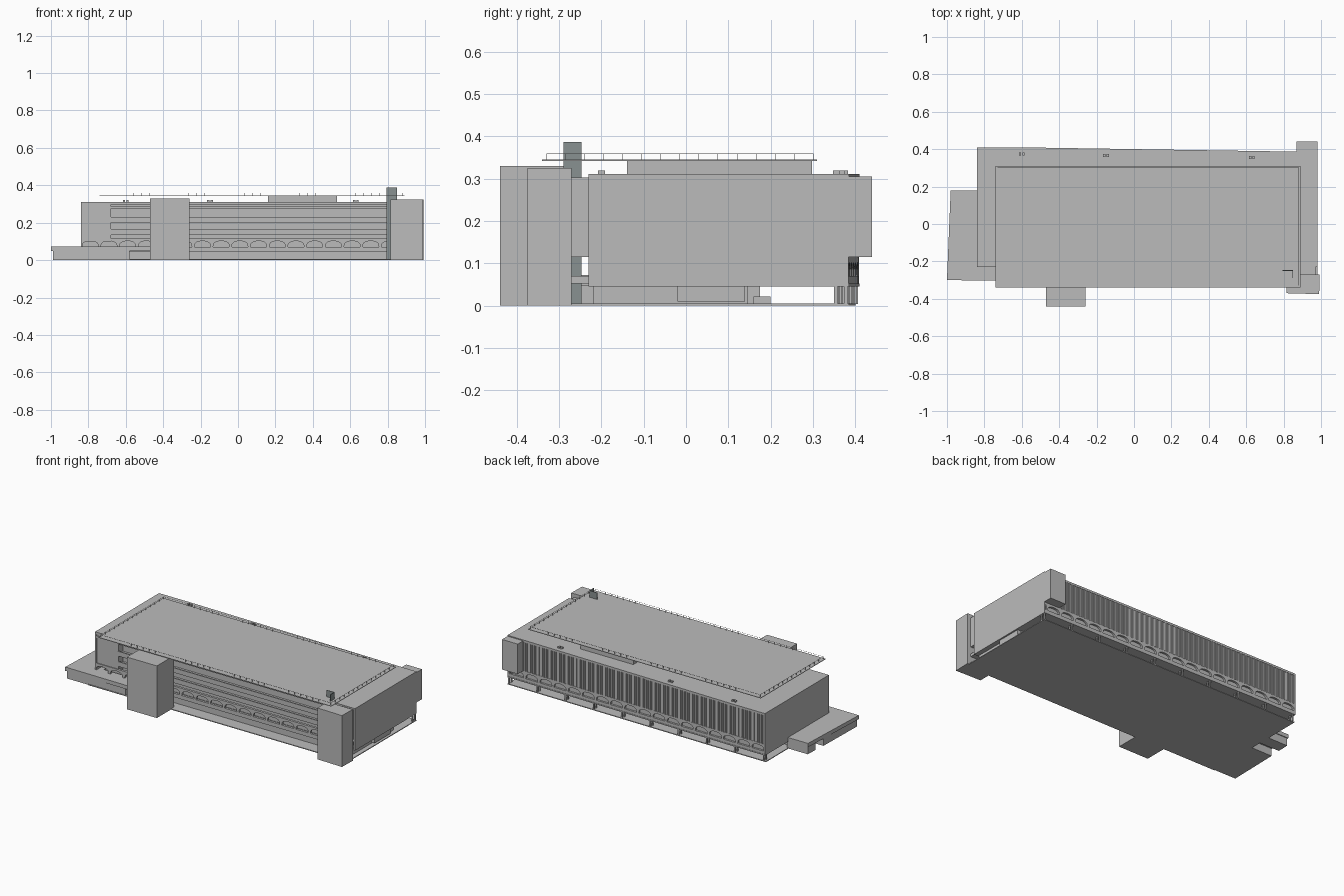
import bpy, bmesh, math

cube = bpy.data.objects.get("Cube")
if cube:
    bpy.data.objects.remove(cube, do_unlink=True)


def material(name, rgb):
    m = bpy.data.materials.new(name)
    m.use_nodes = True
    m.diffuse_color = (*rgb, 1)
    m.node_tree.nodes["Principled BSDF"].inputs["Base Color"].default_value = (*rgb, 1)
    return m


CONCRETE = material("light grey", (0.5, 0.5, 0.5))
SLATE = material("slate grey", (0.25, 0.285, 0.285))


def finish(bm, name, mat):
    bmesh.ops.recalc_face_normals(bm, faces=bm.faces)
    mesh = bpy.data.meshes.new(name)
    bm.to_mesh(mesh)
    bm.free()
    mesh.materials.append(mat)
    ob = bpy.data.objects.new(name, mesh)
    bpy.context.collection.objects.link(ob)
    return ob


def add_prism(bm, points, shift):
    face = bm.faces.new([bm.verts.new(p) for p in points])
    out = bmesh.ops.extrude_face_region(bm, geom=[face])
    verts = [v for v in out["geom"] if isinstance(v, bmesh.types.BMVert)]
    bmesh.ops.translate(bm, verts=verts, vec=shift)


def add_box(bm, x, y, z):
    pts = [(x[0], y[0], z[0]), (x[1], y[0], z[0]), (x[1], y[1], z[0]), (x[0], y[1], z[0])]
    add_prism(bm, pts, (0, 0, z[1] - z[0]))


def boxes(name, items, mat=CONCRETE):
    bm = bmesh.new()
    for item in items:
        add_box(bm, *item)
    return finish(bm, name, mat)


def slab(name, outline, z0, z1):
    bm = bmesh.new()
    add_prism(bm, [(x, y, z0) for x, y in outline], (0, 0, z1 - z0))
    return finish(bm, name, CONCRETE)


LEFT, RIGHT, FRONT = -0.84, 0.98, -0.23
BEND = -0.62


def back(x):
    """Depth of the gently slanted rear wall."""
    return 0.41 - 0.025 * max(0, x - BEND) / (RIGHT - BEND)


def outline(inset_front, inset_back, inset_end=0):
    l, r = LEFT + inset_end, RIGHT - inset_end
    return [(l, FRONT + inset_front), (r, FRONT + inset_front),
            (r, back(r) - inset_back), (BEND, back(BEND) - inset_back),
            (l, back(l) - inset_back)]


# Ground plate, ground floor rooms and rear colonnade
slab("ground_plate", [(-0.84, -0.3), (0.98, -0.3), (0.98, 0.385), (-0.62, 0.4), (-0.84, 0.4)], 0, 0.005)
boxes("ground_floor", [((-0.82, 0.95), (-0.22, 0.145), (0.005, 0.046)),
                       ((0.95, 0.97), (-0.02, 0.14), (0.01, 0.045)),
                       ((0.9, 0.95), (0.16, 0.2), (0.005, 0.022))])
columns = []
for i in range(10):
    x = LEFT + 0.01 + i * 0.2
    for y in (back(x) - 0.035, back(x) - 0.012):
        columns.append(((x, x + 0.008), (y, y + 0.008), (0.004, 0.046)))
boxes("rear_columns", columns)

# Main volume: floor plate, recessed core, roof and end walls
slab("first_floor_plate", outline(0, 0), 0.045, 0.052)
slab("inner_core", outline(0.05, 0.02, 0.005), 0.05, 0.305)
slab("rear_wall", [(LEFT, 0.35), (RIGHT, 0.35), (RIGHT, back(RIGHT) - 0.004),
                   (BEND, back(BEND) - 0.004), (LEFT, back(LEFT) - 0.004)], 0.105, 0.305)
slab("roof", outline(0, 0), 0.298, 0.311)
boxes("end_walls", [((x, x + 0.01), (FRONT, back(x) - 0.001), (0.045, 0.311))
                    for x in (LEFT, RIGHT - 0.01)])

# Front terraces: long bands, left screen and thin parapets
boxes("front_terraces", [((-0.68, 0.88), (FRONT, -0.17), (0.2, 0.212)),
                         ((-0.68, 0.88), (FRONT, -0.17), (0.135, 0.147)),
                         ((LEFT, RIGHT), (FRONT, -0.17), (0.275, 0.287)),
                         ((-0.68, 0.88), (FRONT, FRONT + 0.008), (0.147, 0.165)),
                         ((-0.68, 0.88), (FRONT, FRONT + 0.008), (0.212, 0.23))])
boxes("front_screen", [((LEFT, -0.68), (FRONT + 0.005, -0.17), (0.1, 0.3))])


# Rows of flat arches along both long sides
def arcade(name, depth, thickness):
    bm = bmesh.new()
    pitch, z0, z1 = 0.1, 0.07, 0.115
    x = LEFT
    while x < RIGHT - 0.01:
        e = min(x + pitch, RIGHT)
        c, half = (x + e) / 2, (e - x) * 0.43
        pts = [(x, z0), (x, z1), (e, z1), (e, z0)]
        for k in range(11):
            a = math.pi * k / 10
            pts.append((c + half * math.cos(a), z0 + 0.032 * math.sin(a) ** 0.6 if 0 < k < 10 else z0))
        add_prism(bm, [(px, depth(px), pz) for px, pz in pts], (0, thickness, 0))
        sill = [(x, depth(x), 0.05), (e, depth(e), 0.05), (e, depth(e), z0), (x, depth(x), z0)]
        add_prism(bm, sill, (0, thickness, 0))
        x += pitch
    return finish(bm, name, CONCRETE)


arcade("front_arcade", lambda x: FRONT, 0.015)
arcade("rear_arcade", lambda x: back(x) - 0.014, 0.012)

# Fine vertical fins on the rear wall
fins = []
count = 150
for i in range(count):
    x = LEFT + 0.004 + i * (RIGHT - LEFT - 0.01) / count
    fins.append(((x, x + 0.004), (back(x) - 0.008, back(x)), (0.115, 0.3)))
boxes("rear_fins", fins)

# Stair towers, links and the rear corner shaft
boxes("left_tower", [((-0.47, -0.26), (-0.44, -0.27), (0, 0.33))])
boxes("left_tower_link", [((-0.42, -0.31), (-0.27, -0.2), (0.12, 0.3))])
slab("right_tower", [(0.815, -0.37), (0.99, -0.375), (0.993, -0.27), (0.815, -0.27)], 0, 0.325)
boxes("right_tower_link", [((0.89, 0.97), (-0.27, -0.2), (0.115, 0.303)),
                           ((0.89, 0.97), (-0.27, -0.2), (0.052, 0.07))])
boxes("rear_shaft", [((0.87, 0.98), (0.37, 0.44), (0.115, 0.305))])

# Angled chimney wall through the roof
boxes("corner_chimney", [((0.795, 0.85), (-0.25, -0.247), (0.004, 0.387)),
                         ((0.847, 0.85), (-0.29, -0.25), (0.004, 0.387))], SLATE)

# Low side annex with a deck over an open passage
slab("annex_deck", [(-1, -0.3), (-0.47, -0.305), (-0.47, -0.2), (-0.8, -0.2),
                    (-0.8, 0.18), (-0.98, 0.18)], 0.048, 0.072)
slab("annex_front_base", [(-0.99, -0.295), (-0.58, -0.297), (-0.58, -0.2),
                          (-0.83, -0.2), (-0.83, 0.03), (-0.983, 0.03)], 0, 0.05)
slab("annex_rear_base", [(-0.978, 0.1), (-0.83, 0.1), (-0.83, 0.175), (-0.975, 0.175)], 0, 0.05)

# Roof room carrying a thin sun deck
boxes("roof_room", [((0.16, 0.53), (-0.14, 0.298), (0.31, 0.343))])
DX, DY = (-0.74, 0.89), (-0.34, 0.31)
boxes("sun_deck", [(DX, DY, (0.342, 0.345))])

# Deck railing
T = 0.0012
rails = []
for y in (DY[0] + 0.01, DY[1] - 0.01):
    rails.append(((DX[0] + 0.01, DX[1] - 0.01), (y, y + T), (0.359, 0.36)))
    for i in range(39):
        x = DX[0] + 0.01 + i * 0.0424
        rails.append(((x, x + T), (y, y + T), (0.345, 0.36)))
for x in (DX[0] + 0.01, DX[1] - 0.01):
    rails.append(((x, x + T), (DY[0] + 0.01, DY[1] - 0.01), (0.359, 0.36)))
    for i in range(15):
        y = DY[0] + 0.01 + i * 0.045
        rails.append(((x, x + T), (y, y + T), (0.345, 0.36)))
boxes("deck_railing", rails)

# Small roof vents
vents = []
for x, y in ((-0.6, 0.375), (-0.15, 0.367), (0.63, 0.355), (-0.6, -0.2), (0.63, -0.2)):
    for dx in (-0.015, 0.003):
        vents.append(((x + dx, x + dx + 0.012), (y - 0.008, y + 0.008), (0.31, 0.32)))
boxes("roof_vents", vents)
